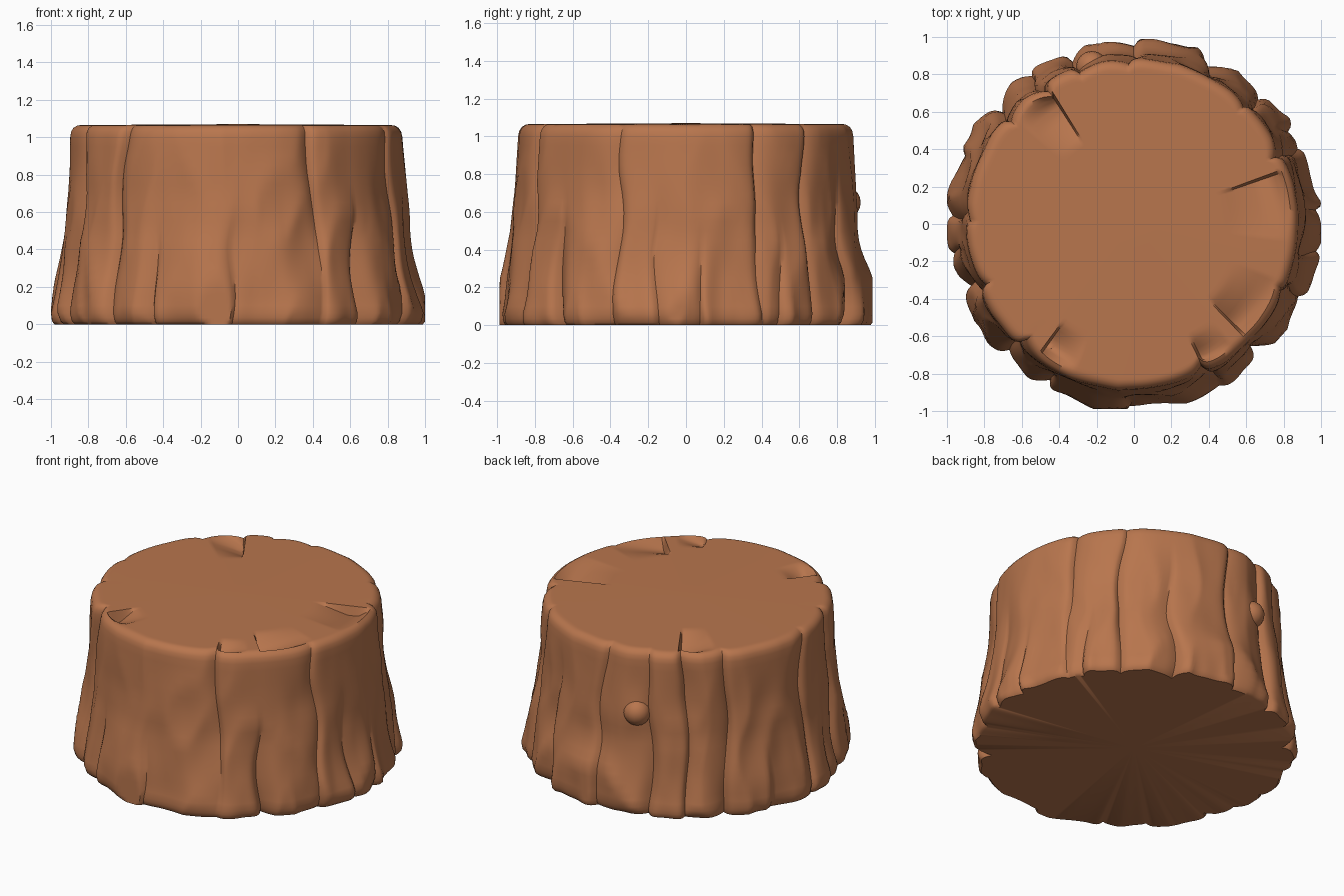
import bpy, bmesh, math
from mathutils import Vector, noise

if "Cube" in bpy.data.objects:
    bpy.data.objects.remove(bpy.data.objects["Cube"], do_unlink=True)

HEIGHT = 1.07
STEPS = 360
RIM = 0.85

bark = bpy.data.materials.new("warm brown bark")
bark.use_nodes = True
bark.diffuse_color = (0.48, 0.18, 0.075, 1)
bark.node_tree.nodes["Principled BSDF"].inputs["Base Color"].default_value = bark.diffuse_color

# Trunk outline as (height, radius)
PROFILE = [(0, .965), (.015, .98), (.06, .99), (.2, .972), (.35, .945), (.5, .92),
           (.7, .902), (.9, .894), (1, .889), (1.03, .883), (1.05, .87), (1.062, RIM)]

# Bark cracks as (degrees, depth at top, depth at base); a negative depth fades out
CRACKS = [(5, -.05, .05), (24, .04, .02), (32, -.03, .04), (45, .02, .06), (65, -.01, .07),
          (90, .03, .04), (111, .03, .07), (124, .05, .04), (141, .04, .06),
          (157, -.03, .03), (177, .02, .04), (190, -.02, .03), (202, .04, .06),
          (225, .05, .06), (243, -.06, .06), (268, -.03, .04), (297, .05, .02),
          (313, -.04, .08), (336, .02, .04), (350, -.02, .04)]

# Widest roots near the ground, in degrees
ROOTS = [358, 169, 84, 262]

# Chips in the cut top as (degrees of the steep wall, signed width, inner radius, depth)
CHIPS = [(-45, 24, .58, .07), (20, -26, .5, .06), (122, 16, .52, .08),
         (-64, 13, .68, .06), (-126, 14, .66, .08)]

KNOT_ANGLE, KNOT_HEIGHT = 105, .65


def angle_gap(a, b):
    return (a - b + 180) % 360 - 180


def profile_radius(z):
    for (z0, r0), (z1, r1) in zip(PROFILE, PROFILE[1:]):
        if z <= z1:
            return r0 + (r1 - r0) * (z - z0) / (z1 - z0)
    return RIM


def lean(d, z):
    """True direction of a bark column, which wanders as it climbs."""
    a = math.radians(d)
    return d + 4 * noise.noise(Vector((math.cos(a) * 3, math.sin(a) * 3, z * 2.4)))


def crack_depth(d, t):
    """Cracks with one steep lip, so each plate overlaps the next."""
    cut = 0
    for i, (c, top, base) in enumerate(CRACKS):
        gap = angle_gap(d, c)
        width = 1.2 if (gap > 0) == (i % 2 == 0) else 4.5
        cut = max(cut, (base + (top - base) * t) * math.exp(-abs(gap) / width))
    return cut


def bark_point(d, z):
    """Point on the bark: flared outline, cracked plates, dents, roots and knot swelling."""
    t = z / HEIGHT
    deg = lean(d, z)
    a = math.radians(deg)
    c, s = math.cos(a), math.sin(a)
    dent = 0.5 - abs(noise.noise(Vector((c * 3.5, s * 3.5, z * 2 + 3)))) * 2.2
    fine = noise.noise(Vector((c * 8, s * 8, z * 3.5 + 7)))
    r = profile_radius(z) - crack_depth(d, t) - 0.012 * c * t
    r += 0.028 * dent * (1.12 - t) + 0.014 * fine * (1.1 - t)
    r += sum(0.035 * math.exp(-(angle_gap(deg, q) / 9) ** 2) for q in ROOTS) * (1 - t) ** 2
    swell = (angle_gap(deg, KNOT_ANGLE) / 7) ** 2 + ((z - KNOT_HEIGHT) / .13) ** 2
    r += 0.025 * math.exp(-swell)
    r = min(r, 1 / max(abs(c), .01), .988 / max(abs(s), .01))
    return Vector((r * c, r * s, z))


def top_drop(p):
    """How far the cut surface is chipped or worn down at a point."""
    drop = 0
    deg = math.degrees(math.atan2(p.y, p.x))
    for c, width, inner, depth in CHIPS:
        across = angle_gap(deg, c) / width
        along = (p.xy.length - inner) / (RIM - inner)
        if 0 <= across <= 1 and 0 < along < 1:
            drop = max(drop, depth * (1 - across) * min(along * 1.8, (1 - along) * 4, 1))
    return drop


def make_object(name, bm, angle):
    bmesh.ops.recalc_face_normals(bm, faces=bm.faces)
    mesh = bpy.data.meshes.new(name)
    bm.to_mesh(mesh)
    bm.free()
    mesh.materials.append(bark)
    obj = bpy.data.objects.new(name, mesh)
    bpy.context.collection.objects.link(obj)
    bpy.ops.object.select_all(action='DESELECT')
    obj.select_set(True)
    bpy.context.view_layer.objects.active = obj
    bpy.ops.object.shade_smooth_by_angle(angle=math.radians(angle))


# Stump: bark rings from the ground up
bm = bmesh.new()
heights = [0, .015, .035, .06] + [.1 + .05 * i for i in range(19)] + [1.03, 1.05, 1.062]
rings = [[bm.verts.new(bark_point(d, z)) for d in range(STEPS)] for z in heights]

# Cut top: rings shrinking inward, with the bark cracks dying out near the rim
edge = [v.co.copy() for v in rings[-1]]
for k in [.98, .96] + [.94 - .03 * i for i in range(14)] + [.35, .15]:
    ring = []
    fade = max(0, k * 6 - 5)
    for p in edge:
        r = k * (RIM + (p.xy.length - RIM) * fade)
        q = Vector((p.x, p.y, 0)).normalized() * r
        q.z = HEIGHT - 0.005 * k - top_drop(q)
        ring.append(bm.verts.new(q))
    rings.append(ring)

for low, high in zip(rings, rings[1:]):
    for i in range(STEPS):
        j = (i + 1) % STEPS
        bm.faces.new((low[i], low[j], high[j], high[i]))

# Close the underside and the middle of the top with fans
for ring, z in ((rings[0], 0), (rings[-1], HEIGHT)):
    hub = bm.verts.new((0, 0, z))
    for i in range(STEPS):
        bm.faces.new((ring[i], ring[(i + 1) % STEPS], hub))
make_object("stump", bm, 45)

# Knot: small rounded branch stub on the back
bm = bmesh.new()
bmesh.ops.create_uvsphere(bm, u_segments=16, v_segments=10, radius=0.085)
a = math.radians(KNOT_ANGLE)
for v in bm.verts:
    v.co += Vector((0.87 * math.cos(a), 0.87 * math.sin(a), KNOT_HEIGHT))
make_object("knot", bm, 60)
